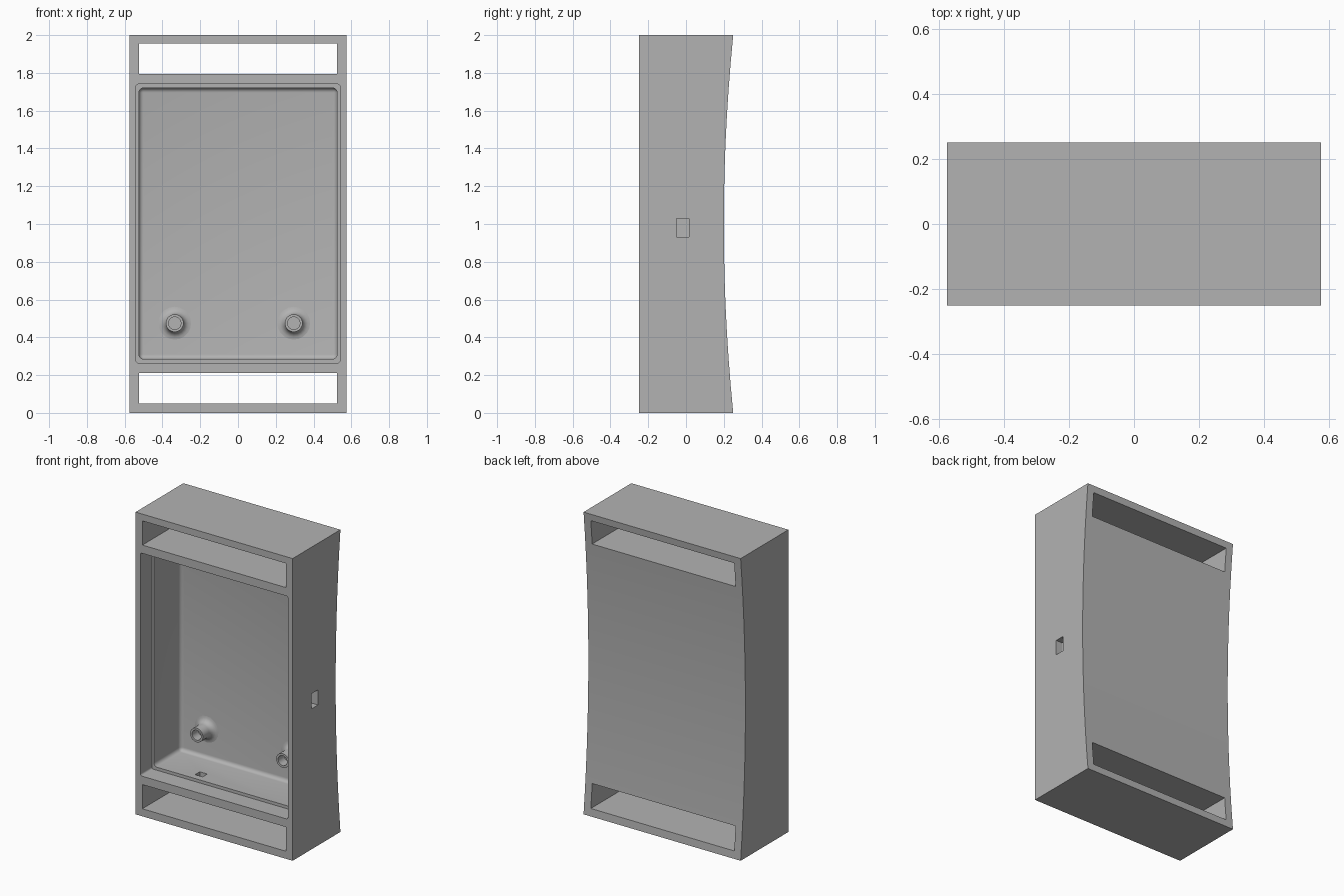
import bpy, bmesh, math
from mathutils import Vector, Matrix

if "Cube" in bpy.data.objects:
    bpy.data.objects.remove(bpy.data.objects["Cube"], do_unlink=True)

HALF_W, HALF_D, HEIGHT = 0.575, 0.25, 2.0
FLOOR_Y = 0.15

grey = bpy.data.materials.new("plain grey")
grey.use_nodes = True
colour = (0.45, 0.45, 0.45, 1)
grey.diffuse_color = colour
grey.node_tree.nodes["Principled BSDF"].inputs["Base Color"].default_value = colour


def finish(bm, name):
    bmesh.ops.recalc_face_normals(bm, faces=bm.faces)
    mesh = bpy.data.meshes.new(name)
    bm.to_mesh(mesh)
    bm.free()
    mesh.materials.append(grey)
    obj = bpy.data.objects.new(name, mesh)
    bpy.context.collection.objects.link(obj)
    return obj


def block(name, low, high, radius=0, along_y_only=False):
    """Box between two corners, optionally with rounded edges."""
    bm = bmesh.new()
    low, high = Vector(low), Vector(high)
    bmesh.ops.create_cube(bm, size=1, matrix=Matrix.Translation((low + high) / 2)
                          @ Matrix.Diagonal((*(high - low), 1)))
    if radius:
        edges = [e for e in bm.edges if not along_y_only
                 or abs(e.verts[0].co.y - e.verts[1].co.y) > 0.01]
        bmesh.ops.bevel(bm, geom=edges, offset=radius, offset_type='OFFSET',
                        segments=5, profile=0.5, affect='EDGES')
    return finish(bm, name)


def activate(obj):
    bpy.ops.object.select_all(action='DESELECT')
    obj.select_set(True)
    bpy.context.view_layer.objects.active = obj


def cut(target, cutter):
    mod = target.modifiers.new("cut", 'BOOLEAN')
    mod.operation, mod.solver, mod.object = 'DIFFERENCE', 'EXACT', cutter
    activate(target)
    bpy.ops.object.modifier_apply(modifier=mod.name)
    bpy.data.objects.remove(cutter, do_unlink=True)


# Housing: side profile with a concave back, extruded across the width
steps = 14
profile = [(-HALF_D, 0)]
for i in range(steps + 1):
    t = 2 * i / steps - 1
    profile.append((0.2 + 0.05 * t * t, HEIGHT * i / steps))
profile.append((-HALF_D, HEIGHT))
bm = bmesh.new()
side = bm.faces.new([bm.verts.new((-HALF_W, y, z)) for y, z in profile])
wall = bmesh.ops.extrude_face_region(bm, geom=[side])
bmesh.ops.translate(bm, vec=(2 * HALF_W, 0, 0),
                    verts=[g for g in wall["geom"] if isinstance(g, bmesh.types.BMVert)])
housing = finish(bm, "housing")

# Through slots at the bottom and top
for name, z0, z1 in (("lower_slot", 0.05, 0.21), ("upper_slot", 1.795, 1.955)):
    cut(housing, block(name, (-0.525, -0.4, z0), (0.525, 0.4, z1)))

# Screen rebate, then the deeper cavity with rounded corners
cut(housing, block("rebate", (-0.54, -0.4, 0.265), (0.54, -0.13, 1.74), 0.012, True))
cut(housing, block("cavity", (-0.525, -0.2, 0.285), (0.525, FLOOR_Y, 1.72), 0.025))

# Cable openings in the side wall and in the cavity's lower wall
cut(housing, block("side_port", (0.45, -0.05, 0.93), (0.65, 0.015, 1.03)))
cut(housing, block("lower_port", (-0.255, -0.085, 0.15), (-0.2, -0.035, 0.35)))
activate(housing)
bpy.ops.object.shade_smooth_by_angle(angle=math.radians(25))


# Hollow screw posts with flared bases
def post(name, x, z):
    outline = [(0, 0.11), (0.033, 0.11), (0.033, 0.045), (0.047, 0.045), (0.047, 0.11)]
    for i in range(1, 6):
        a = math.pi / 2 * i / 5
        outline.append((0.087 - 0.04 * math.cos(a), 0.11 + 0.04 * math.sin(a)))
    outline += [(0.087, FLOOR_Y + 0.01), (0, FLOOR_Y + 0.01)]
    bm = bmesh.new()
    verts = [bm.verts.new((r, y, 0)) for r, y in outline]
    edges = [bm.edges.new(pair) for pair in zip(verts, verts[1:])]
    bmesh.ops.spin(bm, geom=verts + edges, cent=(0, 0, 0), axis=(0, 1, 0),
                   angle=2 * math.pi, steps=20)
    bmesh.ops.remove_doubles(bm, verts=bm.verts, dist=0.0005)
    obj = finish(bm, name)
    obj.location = (x, 0, z)
    activate(obj)
    bpy.ops.object.shade_smooth_by_angle(angle=math.radians(35))


post("right_post", -0.335, 0.475)
post("left_post", 0.295, 0.475)
